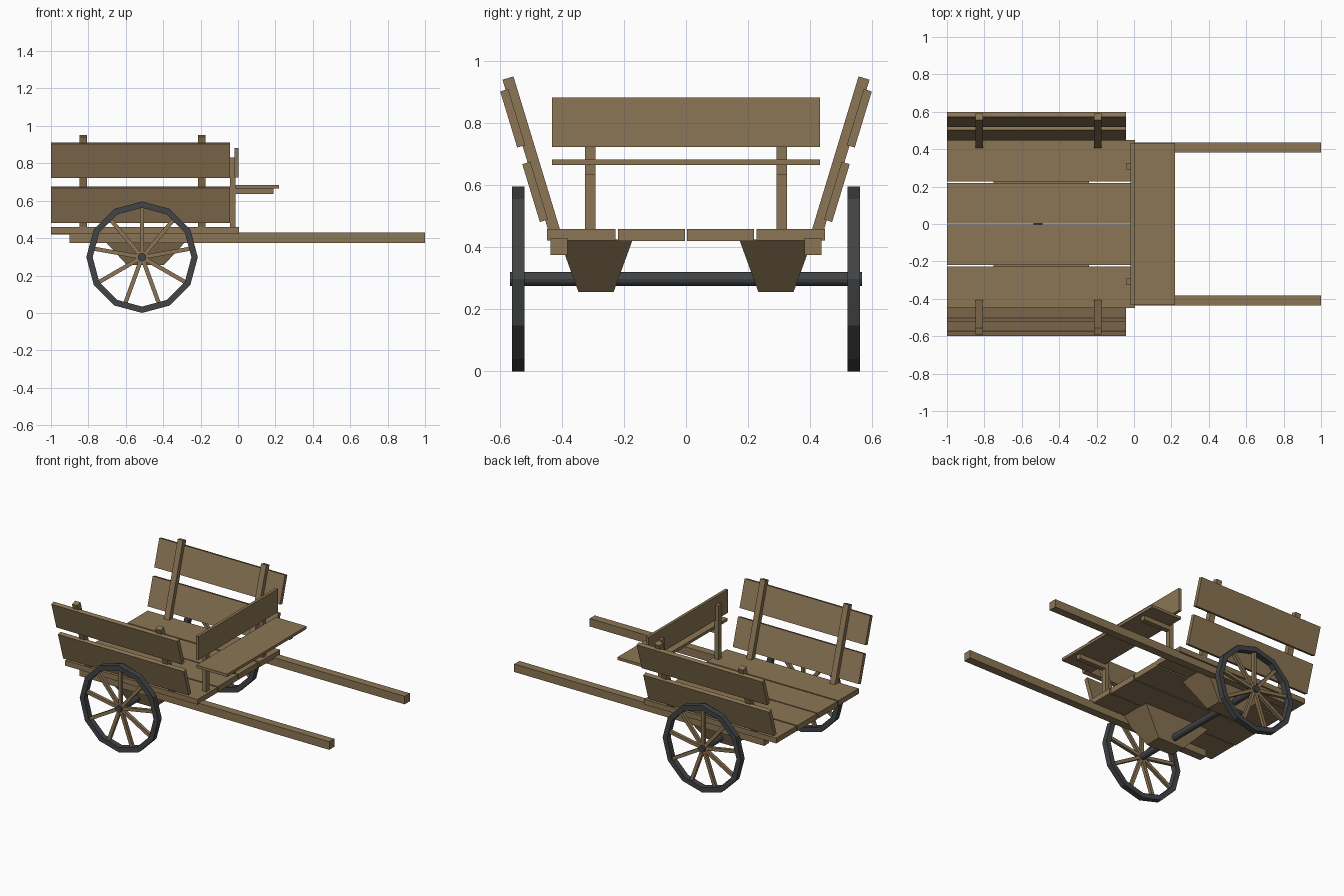
import bpy, bmesh
from math import sin, cos, pi, radians
from mathutils import Matrix, Vector

if "Cube" in bpy.data.objects:
    bpy.data.objects.remove(bpy.data.objects["Cube"])


def material(name, rgb):
    m = bpy.data.materials.new(name)
    m.diffuse_color = (*rgb, 1)
    m.use_nodes = True
    m.node_tree.nodes["Principled BSDF"].inputs["Base Color"].default_value = m.diffuse_color
    return m


WOOD = material("wood", (0.26, 0.18, 0.09))
IRON = material("dark_iron", (0.055, 0.057, 0.06))


def finish(name, bm, mat):
    bmesh.ops.recalc_face_normals(bm, faces=bm.faces)
    me = bpy.data.meshes.new(name)
    bm.to_mesh(me)
    bm.free()
    me.materials.append(mat)
    ob = bpy.data.objects.new(name, me)
    bpy.context.collection.objects.link(ob)
    return ob


def add_box(bm, center, size, rot=Matrix()):
    m = Matrix.Translation(center) @ rot @ Matrix.Diagonal((*size, 1))
    return bmesh.ops.create_cube(bm, size=1, matrix=m)["verts"]


def box(name, x, y, z, mat=WOOD):
    """Box from (min, max) ranges."""
    bm = bmesh.new()
    r = (x, y, z)
    add_box(bm, [(a + b) / 2 for a, b in r], [abs(b - a) for a, b in r])
    return finish(name, bm, mat)


# Floor planks
for i, (y0, y1, z0, x1) in enumerate([(-0.448, -0.228, 0.423, 0.005), (-0.219, -0.004, 0.42, 0.0),
                                      (0.004, 0.219, 0.42, 0.0), (0.228, 0.448, 0.423, 0.005)]):
    box(f"floor_plank_{i + 1}", (-1, x1), (y0, y1), (z0, 0.459))

# Tilted side walls
TILT = radians(16.9)
for s, side in ((-1, "front"), (1, "back")):
    up = Vector((0, s * sin(TILT), cos(TILT)))
    out = Vector((0, s * cos(TILT), -sin(TILT)))
    top = Vector((0, s * 0.574, 0.946))
    rot = Matrix.Rotation(-s * TILT, 4, "X")

    def slat(name, x0, x1, u0, u1, w, thick):
        bm = bmesh.new()
        c = top + up * (u0 + u1) / 2 + out * w + Vector(((x0 + x1) / 2, 0, 0))
        add_box(bm, c, (x1 - x0, thick, u1 - u0), rot)
        finish(f"{side}_{name}", bm, WOOD)

    slat("rear_side_post", -0.848, -0.808, -0.518, 0, 0, 0.037)
    slat("fore_side_post", -0.214, -0.174, -0.518, 0, 0, 0.037)
    slat("upper_side_board", -1, -0.044, -0.223, -0.034, 0.023, 0.027)
    slat("lower_side_board", -1, -0.044, -0.474, -0.279, 0.023, 0.027)

    # Pulling shaft
    box(f"{side}_shaft", (-0.9, 1), (s * 0.382, s * 0.437), (0.375, 0.43))

    # Tapered axle block
    bm = bmesh.new()
    for v in add_box(bm, (0, 0, 0), (2, 2, 2)):
        high = v.co.z > 0
        v.co = (-0.495 + v.co.x * (0.255 if high else 0.1),
                s * 0.29 + v.co.y * (0.118 if high else 0.057),
                0.425 if high else 0.257)
    bm.verts.ensure_lookup_table()
    finish(f"{side}_axle_block", bm, WOOD)

    # Seat post and arm
    ys = (s * 0.292, s * 0.326)
    box(f"{side}_seat_post", (-0.043, -0.014), ys, (0.45, 0.83))
    box(f"{side}_seat_arm", (-0.03, 0.19), ys, (0.635, 0.668))

# Seat and backrest
box("seat", (-0.014, 0.219), (-0.432, 0.432), (0.665, 0.684))
box("backrest", (-0.018, 0.002), (-0.432, 0.432), (0.724, 0.883))

# Axle
HUB = Vector((-0.513, 0, 0.298))
bm = bmesh.new()
bmesh.ops.create_cone(bm, cap_ends=True, segments=12, radius1=0.023, radius2=0.023, depth=1.134,
                      matrix=Matrix.Translation(HUB) @ Matrix.Rotation(pi / 2, 4, "X"))
finish("axle", bm, IRON)

# Wheels: twelve-sided rim and nine spokes
for s, side in ((-1, "front"), (1, "back")):
    bm = bmesh.new()
    section = [(0.298, 0.521), (0.298, 0.561), (0.264, 0.561), (0.264, 0.521)]
    rings = [[bm.verts.new(HUB + Vector((r * sin(k * pi / 6), s * y, r * cos(k * pi / 6))))
              for r, y in section] for k in range(12)]
    for k in range(12):
        a, b = rings[k], rings[(k + 1) % 12]
        for j in range(4):
            n = (j + 1) % 4
            bm.faces.new((a[j], a[n], b[n], b[j]))
    finish(f"{side}_wheel_rim", bm, IRON)

    bm = bmesh.new()
    for k in range(9):
        rot = Matrix.Rotation(k * 2 * pi / 9, 4, "Y")
        c = HUB + Vector((0, s * 0.541, 0)) + rot @ Vector((0, 0, 0.14))
        add_box(bm, c, (0.022, 0.022, 0.255), rot)
    finish(f"{side}_wheel_spokes", bm, WOOD)
